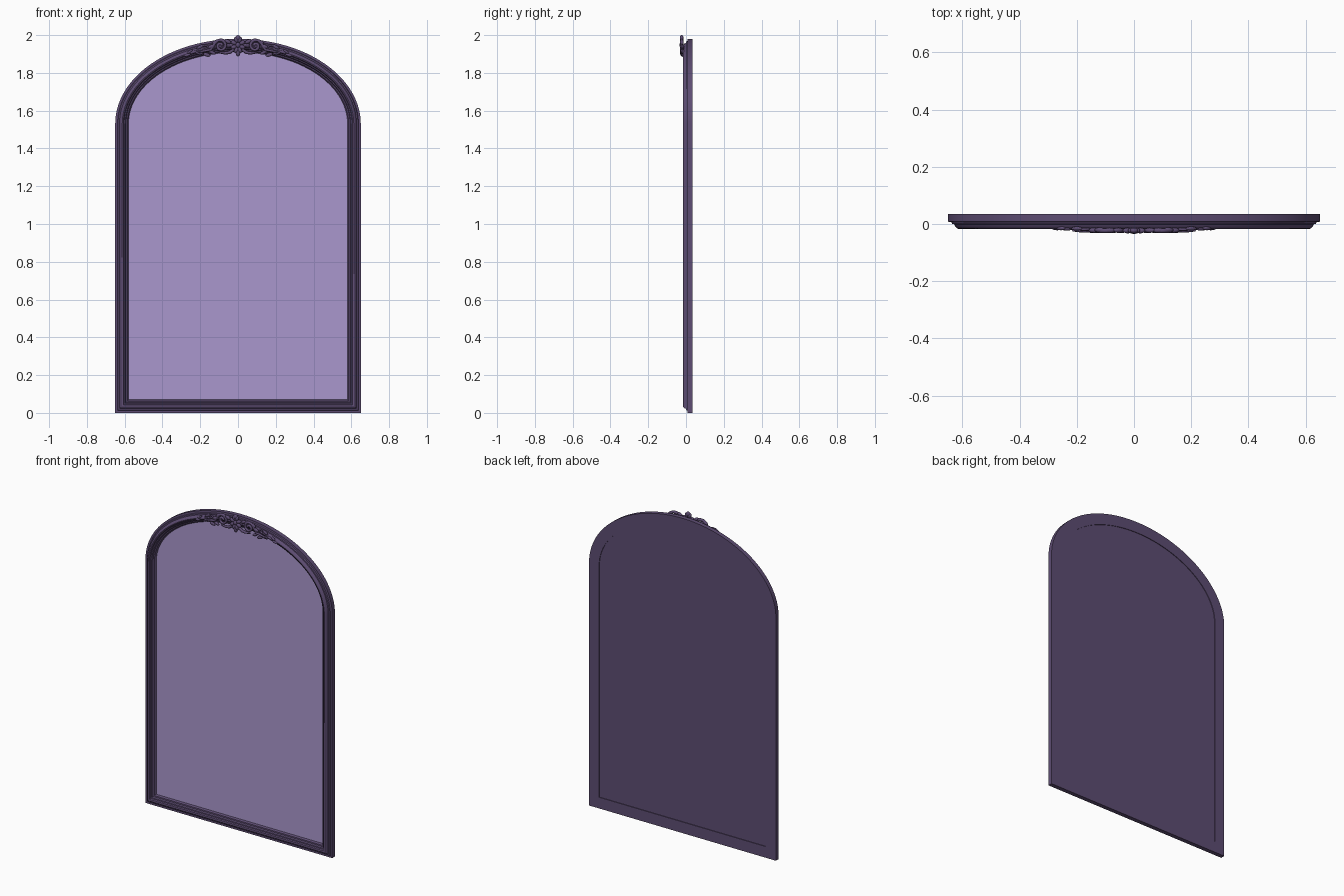
import bpy, bmesh
from math import sin, cos, pi
from mathutils import Matrix, Vector

cube = bpy.data.objects.get("Cube")
if cube:
    bpy.data.objects.remove(cube, do_unlink=True)


def material(name, color):
    m = bpy.data.materials.new(name)
    m.use_nodes = True
    m.diffuse_color = color
    m.node_tree.nodes["Principled BSDF"].inputs["Base Color"].default_value = color
    return m


FRAME = material("dark plum", (0.11, 0.073, 0.17, 1))
GLASS = material("pale lavender", (0.40, 0.31, 0.61, 1))

HALF_W, SPRING, RISE, STEPS = 0.65, 1.53, 0.45, 64


def contour(inset):
    """Arched outline in x and z, moved inwards by inset."""
    w, h = HALF_W - inset, RISE - inset
    arch = [(w * cos(pi * i / STEPS), SPRING + h * sin(pi * i / STEPS))
            for i in range(STEPS + 1)]
    return [(-w, inset), (w, inset)] + arch


def finish(bm, name, mat, angle=0.5):
    bmesh.ops.recalc_face_normals(bm, faces=bm.faces)
    mesh = bpy.data.meshes.new(name)
    bm.to_mesh(mesh)
    bm.free()
    ob = bpy.data.objects.new(name, mesh)
    bpy.context.collection.objects.link(ob)
    mesh.materials.append(mat)
    bpy.ops.object.select_all(action="DESELECT")
    ob.select_set(True)
    bpy.context.view_layer.objects.active = ob
    bpy.ops.object.shade_smooth_by_angle(angle=angle)
    return ob


def plate(name, inset, front, back, mat):
    bm = bmesh.new()
    face = bm.faces.new([bm.verts.new((x, front, z)) for x, z in contour(inset)])
    out = bmesh.ops.extrude_face_region(bm, geom=[face])
    verts = [v for v in out["geom"] if isinstance(v, bmesh.types.BMVert)]
    bmesh.ops.translate(bm, verts=verts, vec=(0, back - front, 0))
    return finish(bm, name, mat)


def add_blob(bm, x, y, z, size, tilt=0):
    """Flattened bead; tilt turns it in the plane of the frame."""
    mat = (Matrix.Translation((x, y, z)) @ Matrix.Rotation(-tilt, 4, "Y")
           @ Matrix.Diagonal((*size, 1)))
    bmesh.ops.create_uvsphere(bm, u_segments=14, v_segments=8, radius=1, matrix=mat)


def add_tube(bm, points, radii, sides=8):
    """Tapered round strand through points given as x, y, z."""
    pts = [Vector(p) for p in points]
    rings = []
    for i, (p, r) in enumerate(zip(pts, radii)):
        along = (pts[min(i + 1, len(pts) - 1)] - pts[max(i - 1, 0)]).normalized()
        side = along.cross(Vector((0, 1, 0))).normalized()
        up = side.cross(along)
        rings.append([bm.verts.new(p + r * (cos(2 * pi * k / sides) * side
                                            + sin(2 * pi * k / sides) * up))
                      for k in range(sides)])
    for a, b in zip(rings, rings[1:]):
        for k in range(sides):
            n = (k + 1) % sides
            bm.faces.new((a[k], a[n], b[n], b[k]))
    bm.faces.new(rings[0])
    bm.faces.new(rings[-1])


def frame_point(x, inset):
    """Height of the arch at x for a given inset."""
    w, h = HALF_W - inset, RISE - inset
    return SPRING + h * (1 - (x / w) ** 2) ** 0.5


# Moulded frame: a closed profile (inset, depth) swept round the outline
profile = [(0, .035), (0, .008), (.012, .007), (.015, 0), (.022, -.001),
           (.026, -.01), (.031, -.015), (.037, -.017), (.043, -.015),
           (.047, -.008), (.053, -.006), (.057, .003), (.064, .005),
           (.070, .014), (.070, .035)]
bm = bmesh.new()
loops = [[bm.verts.new((x, y, z)) for x, z in contour(d)] for d, y in profile]
for a, b in zip(loops, loops[1:] + loops[:1]):
    for i in range(len(a)):
        j = (i + 1) % len(a)
        bm.faces.new((a[i], a[j], b[j], b[i]))
finish(bm, "moulded_frame", FRAME)

# Mirror glass and backing board
plate("mirror_glass", .069, .016, .020, GLASS)
plate("backing_board", .069, .020, .031, FRAME)

# Central rosette: a ring of petals, a bud and a tip above and below
bm = bmesh.new()
for i in range(8):
    a = 2 * pi * i / 8 + pi / 8
    add_blob(bm, .024 * cos(a), -.023, 1.948 + .030 * sin(a), (.017, .010, .011), a)
add_blob(bm, 0, -.025, 1.948, (.013, .010, .014))
add_blob(bm, 0, -.023, 1.984, (.015, .010, .016))
add_blob(bm, 0, -.022, 1.908, (.013, .010, .021))
finish(bm, "crest_rosette", FRAME, 1)

# Scrolls and leaves, mirrored to both sides
for side, label in ((1, "left"), (-1, "right")):
    bm = bmesh.new()
    # large volute unrolling into a tail that follows the arch
    turn = [(1 - i / 30) for i in range(31)]
    volute = [(.092 + (.007 + .027 * (1 - t)) * cos(.3 + 9 * t),
               1.943 + (.007 + .027 * (1 - t)) * sin(.3 + 9 * t)) for t in turn]
    tail = [(x, frame_point(x, .042) - .004) for x in (.145, .165, .19, .215)]
    path = volute + tail
    add_tube(bm, [(side * x, -.023, z) for x, z in path],
             [.008] * len(volute) + [.008, .007, .006, .003])
    # small counter scroll nearer the end
    small = [(.172 + (.004 + .016 * i / 20) * cos(2.5 - 8 * i / 20),
              frame_point(.172, .036) + (.004 + .016 * i / 20) * sin(2.5 - 8 * i / 20))
             for i in range(21)]
    add_tube(bm, [(side * x, -.019, z) for x, z in small], [.005] * len(small))
    # stem joining the scrolls to the rosette
    add_tube(bm, [(side * x, -.022, z) for x, z in
                  ((.02, 1.925), (.045, 1.908), (.07, 1.905), (.10, 1.908))],
             [.008, .009, .008, .004])
    finish(bm, label + "_scrolls", FRAME, 1)

    bm = bmesh.new()
    # x, inset, depth, length, width, tilt
    for x, inset, y, length, width, tilt in (
            (.055, .012, -.022, .020, .010, .5), (.085, .004, -.022, .020, .009, .1),
            (.120, .010, -.021, .020, .010, -.5), (.140, .030, -.022, .020, .011, -.3),
            (.135, .062, -.020, .020, .009, .4), (.165, .068, -.017, .020, .010, .3),
            (.200, .020, -.016, .022, .009, -.5), (.205, .050, -.016, .022, .009, .1),
            (.235, .038, -.016, .022, .008, -.3), (.255, .030, -.015, .018, .007, -.6),
            (.268, .044, -.015, .020, .007, -.3)):
        add_blob(bm, side * x, y, frame_point(x, inset),
                 (length, .009 if x < .15 else .007, width), side * tilt)
    finish(bm, label + "_leaves", FRAME, 1)
